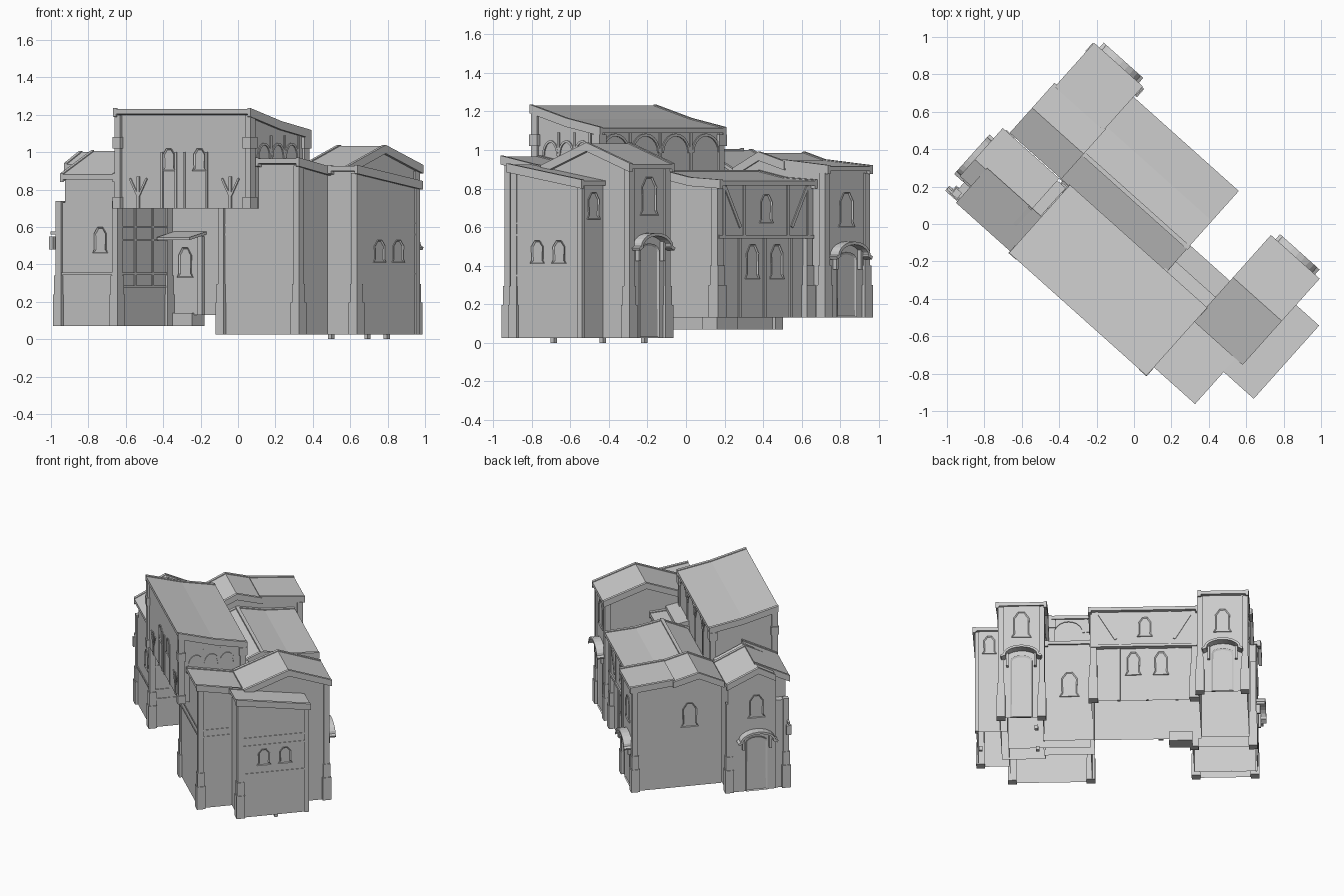
import bpy, bmesh, math
from mathutils import Matrix, Vector

cube = bpy.data.objects.get("Cube")
if cube:
    bpy.data.objects.remove(cube, do_unlink=True)

stone = bpy.data.materials.new("plain grey")
stone.diffuse_color = (0.6, 0.6, 0.6, 1)
stone.use_nodes = True
bsdf = stone.node_tree.nodes["Principled BSDF"]
bsdf.inputs["Base Color"].default_value = (0.6, 0.6, 0.6, 1)
bsdf.inputs["Roughness"].default_value = 0.9

# The town block is laid out on its own u (long) and v (cross) axes, then turned
TURN = Matrix.Rotation(math.radians(-41.8), 4, 'Z')
LONG = Matrix(((0, 1, 0, 0), (1, 0, 0, 0), (0, 0, 1, 0), (0, 0, 0, 1)))
ANGLE = {"+v": 0, "-u": 90, "-v": 180, "+u": -90}


def facing(side, u, v, z=0):
    """Frame on a wall: x runs along it, y points out, z is up."""
    return Matrix.Translation((u, v, z)) @ Matrix.Rotation(math.radians(ANGLE[side]), 4, 'Z')


def prism(name, pts, d0, d1, frame=LONG, open_base=False, inset=0):
    """Extrude an outline (s, z) from depth d0 to d1."""
    bm = bmesh.new()
    near = [bm.verts.new((s, d0, z)) for s, z in pts]
    far = [bm.verts.new((s, d1, z)) for s, z in pts]
    bm.faces.new(near)
    front = bm.faces.new(far[::-1])
    for i in range(len(pts)):
        j = (i + 1) % len(pts)
        base = bm.faces.new((near[i], far[i], far[j], near[j]))
    bmesh.ops.recalc_face_normals(bm, faces=bm.faces)
    if inset:
        bmesh.ops.inset_individual(bm, faces=[front], thickness=inset, depth=-abs(d1 - d0) * 0.7)
    if open_base:
        bm.faces.remove(base)
    bm.transform(TURN @ frame)
    bmesh.ops.recalc_face_normals(bm, faces=bm.faces)
    me = bpy.data.meshes.new(name)
    bm.to_mesh(me)
    bm.free()
    me.materials.append(stone)
    ob = bpy.data.objects.new(name, me)
    bpy.context.collection.objects.link(ob)


def box(name, u0, u1, v0, v1, z0, z1):
    prism(name, [(v0, z0), (v0, z1), (v1, z1), (v1, z0)], u0, u1)


def house(name, u0, u1, z0, top, open_base=True):
    """Walls whose tops follow the roof outline."""
    pts = [(top[0][0], z0)] + top + [(top[-1][0], z0)]
    prism(name + "_walls", pts, u0, u1, open_base=open_base)


def roof(name, u0, u1, top, t=0.025):
    """Roof sheet with raised verge boards at both ends."""
    def ribbon(up, down):
        return [(v, z + up) for v, z in top] + [(v, z - down) for v, z in reversed(top)]
    prism(name + "_roof", ribbon(0, t), u0, u1)
    for end, a, b in (("start", u0, u0 + 0.022), ("end", u1 - 0.022, u1)):
        prism(f"{name}_verge_{end}", ribbon(0.006, t + 0.015), a, b)


def post(name, u, v, z0, z1, w=0.02):
    box(name + "_post", u - w, u + w, v - w, v + w, z0, z1)
    k = w * 1.5
    box(name + "_plinth", u - k, u + k, v - k, v + k, z0, z0 + 0.17)
    k = w * 1.25
    box(name + "_plinth_cap", u - k, u + k, v - k, v + k, z0 + 0.17, z0 + 0.27)


def window(name, side, u, v, z, w=0.085, h=0.15):
    """Window with a flared sill and a shouldered arch head."""
    a = w / 2
    half = [(a * 1.25, 0), (a * 0.95, h * 0.15), (a, h * 0.75), (a * 0.75, h * 0.85), (a * 0.4, h)]
    pts = half + [(-s, q) for s, q in reversed(half)]
    prism(name + "_window", pts, -0.002, 0.007, facing(side, u, v, z), inset=0.008)


def bar(name, frame, p, q, w=0.018, d=0.006):
    p, q = Vector(p), Vector(q)
    n = (q - p).orthogonal().normalized() * w / 2
    prism(name, [p + n, q + n, q - n, p - n], -0.004, d, frame)


def arch(name, frame, w, h, t, d0, d1, lift=0):
    """Curved band, used for canopies and arcades."""
    turn = [math.pi * i / 10 for i in range(11)]
    outer = [(w * math.cos(a), lift + h * math.sin(a)) for a in turn]
    inner = [((w - t) * math.cos(a), lift + (h - t) * math.sin(a)) for a in reversed(turn)]
    prism(name, outer + inner, d0, d1, frame)


def doorway(name, side, u, v, z, h=0.38, w=0.075):
    f = facing(side, u, v, z)
    turn = [math.pi * i / 8 for i in range(9)]
    head = [(w * math.cos(a), h + 0.04 * math.sin(a)) for a in turn]
    prism(name + "_door", [(w, 0)] + head + [(-w, 0)], -0.002, 0.008, f, inset=0.012)
    arch(name + "_canopy", f, 0.125, 0.075, 0.016, -0.01, 0.06, h + 0.02)
    for s in (-1, 1):
        bar(name + "_canopy_foot", f, (s * 0.108, h + 0.025), (s * 0.138, h + 0.01), 0.016, 0.06)
        bar(name + "_bracket", f, (s * 0.095, h - 0.05), (s * 0.095, h + 0.05), 0.016, 0.025)


# Raised hall bridging the courtyard
house("hall", -0.375, 0.57, 0.7, [(-0.54, 1.205), (-0.31, 1.14), (-0.09, 1.095)], False)
roof("hall", -0.395, 0.59, [(-0.56, 1.23), (-0.31, 1.16), (-0.072, 1.113)])
for u in (-0.37, 0.565):
    for v, top in ((-0.535, 1.2), (-0.1, 1.09)):
        box("hall_corner", u - 0.02, u + 0.02, v - 0.02, v + 0.02, 0.7, top)
        for z in (0.7, 1.02):
            box("hall_corner_block", u - 0.028, u + 0.028, v - 0.028, v + 0.028, z, z + 0.06)
hall_front = facing("-v", 0.1, -0.54)
hall_back = facing("+v", 0.1, -0.09)
for s in (-0.16, 0.0, 0.06, 0.16):
    bar("hall_front_stud", hall_front, (s, 0.7), (s, 1.0), 0.014)
for s in (-0.11, 0.11):
    window("hall_front", "-v", 0.1 + s, -0.54, 0.9, 0.08, 0.12)
for s in (-1, 1):
    bar("hall_brace", hall_front, (s * 0.33, 0.7), (s * 0.33, 0.87))
    for k in (-1, 1):
        bar("hall_brace_arm", hall_front, (s * 0.33, 0.76), (s * 0.33 + k * 0.06, 0.86), 0.012)
for i in range(5):
    s = -0.47 + i * 0.235
    bar("hall_back_stud", hall_back, (s, 0.8), (s, 1.09))
    if i < 4:
        arch("hall_back_arch", facing("+v", 0.1 + s + 0.1175, -0.09), 0.11, 0.1, 0.014, -0.002, 0.007, 0.985)
for v in (-0.43, -0.32, -0.21):
    arch("hall_end_arch", facing("+u", 0.57, v), 0.055, 0.08, 0.012, -0.002, 0.007, 0.97)
    bar("hall_end_stud", facing("+u", 0.57, v + 0.055), (0, 0.85), (0, 1.09), 0.014)

# West bay and tower of the back wing, with the high ridge
house("wing_west", -0.79, -0.46, 0.13, [(-0.065, 0.885), (0.1, 0.965), (0.27, 0.915), (0.555, 0.89)])
roof("wing_west", -0.82, -0.45, [(-0.08, 0.9), (0.1, 0.985), (0.28, 0.935)])
roof("west_tower", -0.805, -0.455, [(0.265, 0.945), (0.58, 0.915)])
for u in (-0.78, -0.47):
    post("west_tower", u, 0.545, 0.13, 0.88)
doorway("west", "+v", -0.625, 0.555, 0.13, 0.3)
window("west_upper", "+v", -0.625, 0.555, 0.6, 0.1, 0.18)
window("west_side", "-u", -0.79, 0.16, 0.58, 0.1, 0.18)

# Lower centre of the back wing
house("wing_centre", -0.46, 0.28, 0.13, [(-0.085, 0.79), (0.1, 0.87), (0.29, 0.83), (0.45, 0.82)])
roof("wing_centre", -0.46, 0.3, [(-0.08, 0.81), (0.1, 0.89), (0.29, 0.853), (0.505, 0.84)])
box("wing_ridge_cap", -0.45, 0.305, 0.088, 0.112, 0.875, 0.897)
box("wing_jetty", -0.455, 0.28, 0.4, 0.475, 0.55, 0.82)
box("wing_jetty_beam", -0.455, 0.28, 0.45, 0.485, 0.54, 0.56)
wing_back = facing("+v", -0.09, 0.475)
for s in (-0.33, -0.17, 0.17, 0.33):
    bar("wing_stud", wing_back, (s, 0.56), (s, 0.82))
for s in (-1, 1):
    bar("wing_brace", wing_back, (s * 0.32, 0.81), (s * 0.2, 0.6))
window("wing_upper", "+v", -0.09, 0.475, 0.62)
for u in (-0.2, -0.01):
    window("wing_lower", "+v", u, 0.45, 0.33, 0.09, 0.18)
for u in (-0.31, -0.105, 0.09):
    box("wing_lower_stud", u - 0.01, u + 0.01, 0.44, 0.458, 0.13, 0.55)
for u in (-0.43, 0.265):
    post("wing", u, 0.455, 0.13, 0.82, 0.022)

# West house with a gable across the hall's end
house("west_house", -0.835, -0.4, 0.07, [(-0.44, 0.9), (-0.3, 0.985), (-0.1, 0.89)])
house("west_house_front_low", -0.825, -0.4, 0.07, [(-0.52, 0.73), (-0.43, 0.73)])
house("west_house_front_high", -0.775, -0.4, 0.7, [(-0.52, 0.865), (-0.43, 0.905)])
roof("west_house_front", -0.785, -0.385, [(-0.55, 0.88), (-0.3, 1.005)])
roof("west_house_back", -0.865, -0.46, [(-0.43, 0.935), (-0.31, 1.0), (-0.085, 0.895)])
for u in (-0.815, -0.41):
    for v in (-0.51, -0.11):
        post("west_house", u, v, 0.07, 0.74)
doorway("west_house", "-u", -0.835, -0.3, 0.07, 0.37)
window("west_house_upper", "-u", -0.835, -0.3, 0.62, 0.1, 0.17)
window("west_house_front", "-v", -0.52, -0.52, 0.46, 0.085, 0.14)
bar("west_house_band", facing("-v", -0.62, -0.52), (-0.2, 0.35), (0.2, 0.35), 0.015)
for z in (0.28, 0.35, 0.53, 0.6):
    bar("courtyard_beam", facing("+u", -0.4, -0.31), (-0.19, z), (0.19, z), 0.012)
for s in (-0.07, 0.07):
    bar("courtyard_stud", facing("+u", -0.4, -0.31), (s, 0.28), (s, 0.7), 0.012)
box("lantern_arm", -0.87, -0.81, -0.53, -0.515, 0.56, 0.575)
box("lantern", -0.872, -0.845, -0.54, -0.505, 0.48, 0.55)

# Courtyard entrance and its lean-to canopy
prism("courtyard_canopy", [(-0.22, 0.53), (-0.22, 0.545), (-0.085, 0.575), (-0.085, 0.56)], -0.385, -0.15)
window("courtyard", "-v", -0.3, -0.085, 0.33, 0.09, 0.16)
box("courtyard_step", -0.4, -0.24, -0.1, 0.0, 0.07, 0.14)
box("courtyard_post", -0.2, -0.165, -0.105, -0.085, 0.13, 0.55)

# Front house beneath the hall's east end
house("front_house", 0.3, 0.86, 0.025, [(-0.475, 0.935), (0.0, 0.84)])
roof("front_house", 0.57, 0.885, [(-0.5, 0.965), (-0.16, 0.9)])
for u in (0.31, 0.85):
    post("front_house", u, -0.465, 0.025, 0.72 if u < 0.5 else 0.93)
for z in (0.56, 0.61):
    bar("front_house_band", facing("-v", 0.58, -0.475), (-0.26, z), (0.26, z), 0.01, 0.004)
    bar("front_house_side_band", facing("+u", 0.86, -0.36), (-0.11, z), (0.11, z), 0.01, 0.004)

# Link between the wing and the east house
house("link", 0.27, 0.62, 0.025, [(-0.1, 0.8), (0.1, 0.785)])
roof("link", 0.28, 0.61, [(-0.1, 0.82), (0.115, 0.805)])
window("link", "+v", 0.44, 0.1, 0.37, 0.11, 0.19)

# East gabled house
house("east_house", 0.61, 0.91, 0.025, [(-0.15, 0.905), (0.14, 1.01), (0.42, 0.91)])
roof("east_house", 0.585, 0.935, [(-0.175, 0.915), (0.14, 1.033), (0.444, 0.925)])
for u in (0.62, 0.9):
    post("east_house", u, 0.41, 0.025, 0.9)
doorway("east_house", "+v", 0.76, 0.42, 0.025, 0.45)
window("east_house_upper", "+v", 0.76, 0.42, 0.66, 0.11, 0.2)

# Lean-to at the east end
house("lean_to", 0.86, 1.075, 0.025, [(-0.245, 0.9), (0.235, 0.82)])
roof("lean_to", 0.885, 1.1, [(-0.27, 0.925), (0.255, 0.84)])
post("lean_to", 1.06, -0.235, 0.025, 0.89)
box("lean_to_back_post", 1.06, 1.085, 0.215, 0.245, 0.025, 0.81)
for v in (-0.07, 0.08):
    window("lean_to_end", "+u", 1.075, v, 0.41, 0.08, 0.12)
window("lean_to_side", "+v", 0.985, 0.235, 0.64, 0.08, 0.14)
for z in (0.35, 0.56, 0.62):
    bar("lean_to_band", facing("+u", 1.075, 0), (-0.22, z), (0.22, z), 0.01, 0.004)
for u, v in ((0.66, 0.01), (1.05, 0.02), (0.66, 0.3)):
    box("footing", u - 0.012, u + 0.012, v - 0.012, v + 0.012, 0, 0.03)
